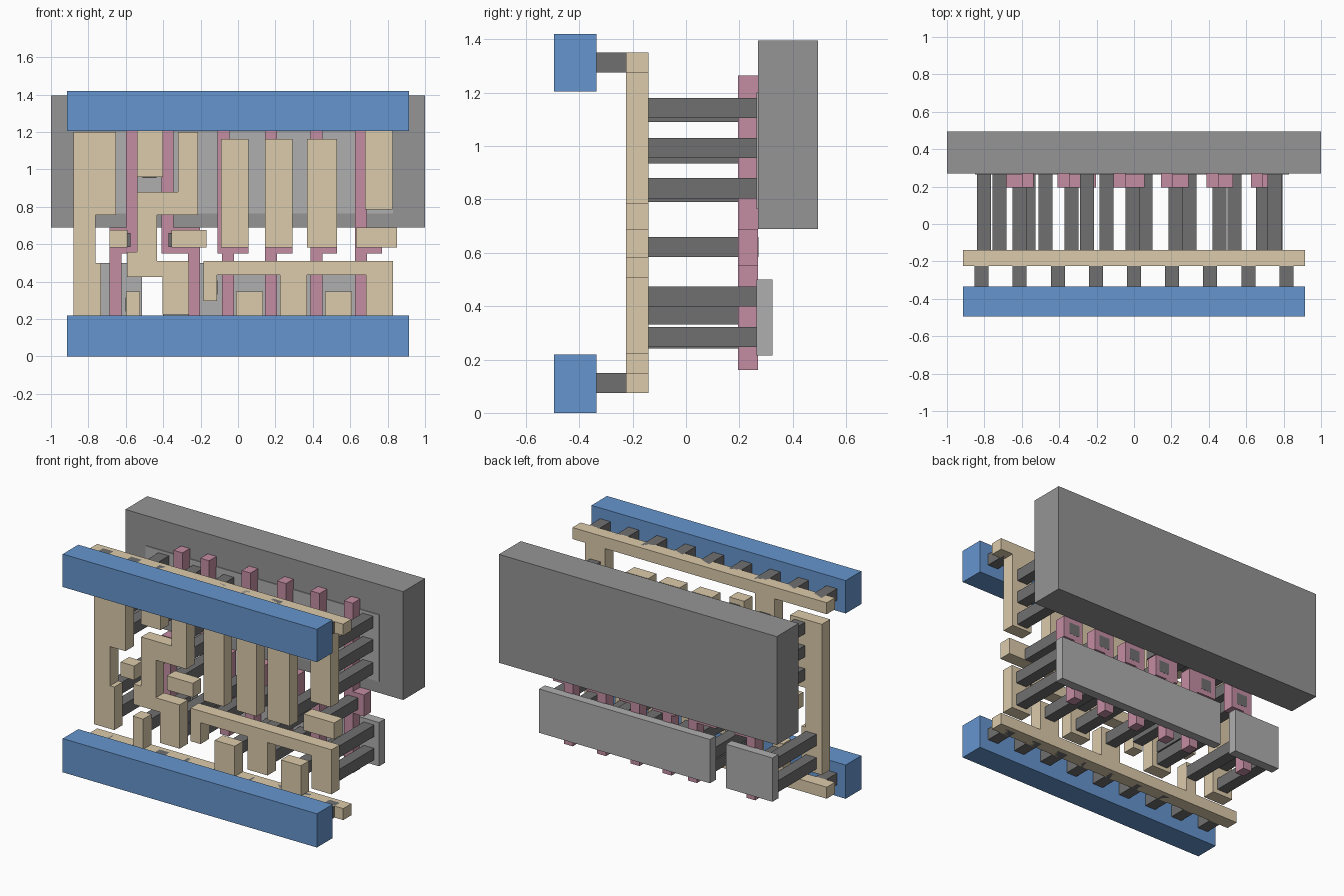
import bpy, bmesh

def material(name, rgb):
    m = bpy.data.materials.new(name)
    m.diffuse_color = (*rgb, 1)
    return m

BLUE = material("blue", (0.13, 0.30, 0.62))
TAN = material("tan", (0.72, 0.60, 0.41))
PINK = material("pink", (0.55, 0.27, 0.36))
DARK = material("dark_grey", (0.16, 0.16, 0.16))
MID = material("mid_grey", (0.30, 0.30, 0.30))
LIGHT = material("light_grey", (0.43, 0.43, 0.43))

def plates(name, outlines, y0, y1, mat):
    """Extrude closed (x, z) outlines from y0 to y1 into one object."""
    bm = bmesh.new()
    for outline in outlines:
        face = bm.faces.new([bm.verts.new((x, y0, z)) for x, z in outline])
        ext = bmesh.ops.extrude_face_region(bm, geom=[face], use_keep_orig=True)
        moved = [g for g in ext["geom"] if isinstance(g, bmesh.types.BMVert)]
        bmesh.ops.translate(bm, verts=moved, vec=(0, y1 - y0, 0))
    bmesh.ops.recalc_face_normals(bm, faces=bm.faces)
    me = bpy.data.meshes.new(name)
    bm.to_mesh(me)
    bm.free()
    me.materials.append(mat)
    ob = bpy.data.objects.new(name, me)
    bpy.context.collection.objects.link(ob)
    return ob

def rect(x0, x1, z0, z1):
    return [(x0, z0), (x1, z0), (x1, z1), (x0, z1)]

def square(x, z, h=0.0375):
    return rect(x - h, x + h, z - h, z + h)

# Back well and thin doped slabs
plates("back_well", [rect(-1, 1, 0.69, 1.395)], 0.27, 0.495, MID)
plates("upper_slab", [rect(-0.85, 0.83, 0.765, 1.2)], 0.265, 0.325, LIGHT)
plates("lower_slab_left", [rect(-0.85, -0.514, 0.215, 0.5)], 0.265, 0.325, LIGHT)
plates("lower_slab_right", [rect(-0.40, 0.83, 0.215, 0.5)], 0.265, 0.325, LIGHT)

# Pink gate strips: upper leg, widened middle pad, lower leg
LEG, Z0, ZA, ZB, Z1 = 0.064, 0.16, 0.55, 0.69, 1.265
gates = [  # upper leg left, lower leg left, pad left, pad right
    (-0.600, -0.687, -0.687, -0.536),
    (-0.408, -0.267, -0.408, -0.203),
    (-0.110, -0.085, -0.110, 0.055),
    (0.145, 0.145, 0.145, 0.292),
    (0.387, 0.387, 0.387, 0.530),
    (0.626, 0.626, 0.626, 0.770),
]
for i, (u, l, p0, p1) in enumerate(gates):
    pts = [(l, Z0), (l + LEG, Z0), (l + LEG, ZA), (p1, ZA), (p1, ZB), (u + LEG, ZB),
           (u + LEG, Z1), (u, Z1), (u, ZB), (p0, ZB), (p0, ZA), (l, ZA)]
    clean = [p for k, p in enumerate(pts) if abs(p[0] - pts[k - 1][0]) + abs(p[1] - pts[k - 1][1]) > 1e-4]
    plates(f"gate_strip_{i + 1}", [clean], 0.195, 0.27, PINK)

# Tan wiring plane
TY = (-0.225, -0.14)
plates("upper_rail_plate", [[
    (-0.915, 1.275), (-0.54, 1.275), (-0.54, 0.96), (-0.40, 0.96), (-0.40, 1.275),
    (0.68, 1.275), (0.68, 0.785), (0.825, 0.785), (0.825, 1.275),
    (0.915, 1.275), (0.915, 1.35), (-0.915, 1.35)]], *TY, TAN)
lower = [(-0.915, 0.075), (0.915, 0.075), (0.915, 0.15)]
for x0, x1 in ((0.466, 0.61), (-0.01, 0.134), (-0.60, -0.525)):
    lower += [(x1, 0.15), (x1, 0.347), (x0, 0.347), (x0, 0.15)]
plates("lower_rail_plate", [lower + [(-0.915, 0.15)]], *TY, TAN)
plates("left_wire", [[
    (-0.88, 0.22), (-0.733, 0.22), (-0.733, 0.5), (-0.763, 0.5), (-0.763, 0.755),
    (-0.652, 0.755), (-0.652, 1.2), (-0.88, 1.2)]], *TY, TAN)
plates("stepped_wire", [[
    (-0.32, 1.2), (-0.214, 1.2), (-0.214, 0.755), (-0.434, 0.755), (-0.434, 0.51),
    (-0.262, 0.51), (-0.262, 0.225), (-0.404, 0.225), (-0.404, 0.425), (-0.594, 0.425),
    (-0.594, 0.557), (-0.54, 0.557), (-0.54, 0.878), (-0.32, 0.878)]], *TY, TAN)
plates("comb_wire", [[
    (-0.185, 0.51), (0.83, 0.51), (0.83, 0.22), (0.685, 0.22), (0.685, 0.434),
    (0.37, 0.434), (0.37, 0.22), (0.225, 0.22), (0.225, 0.434),
    (-0.112, 0.434), (-0.112, 0.295), (-0.185, 0.295)]], *TY, TAN)
plates("input_bars", [
    rect(-0.687, -0.59, 0.583, 0.675), rect(-0.355, -0.168, 0.583, 0.675),
    rect(-0.09, 0.055, 0.583, 1.163), rect(0.145, 0.292, 0.583, 1.163),
    rect(0.37, 0.53, 0.583, 1.163), rect(0.63, 0.85, 0.583, 0.69)], *TY, TAN)

# Long posts from wiring back to slabs and gate pads
columns = {
    -0.803: (0.437, 0.285), -0.72: (1.143, 0.992, 0.842), -0.473: (1.128, 0.992),
    -0.252: (1.128, 0.973, 0.828), -0.335: (0.368, 0.285), -0.147: (0.368,),
    0.297: (0.437, 0.285), 0.757: (0.437, 0.285), -0.563: (0.278,),
    0.062: (0.278,), 0.538: (0.278,), 0.75: (1.143, 0.992, 0.842),
}
plates("slab_posts", [square(x, z) for x, zs in columns.items() for z in zs], -0.14, 0.266, DARK)
plates("gate_posts", [square(x, 0.622) for x in (-0.612, -0.335, -0.008, 0.222, 0.457, 0.69)],
       -0.14, 0.271, DARK)

# Blue front rails with their rows of short posts
for name, z in (("lower", 0.1125), ("upper", 1.3125)):
    plates(f"{name}_front_rail", [rect(-0.915, 0.915, z - 0.107 - (z < 1) * 0.0055, z + 0.107)],
           -0.495, -0.335, BLUE)
    plates(f"{name}_rail_posts", [square(0.2037 * i, z) for i in range(-4, 5)], -0.335, -0.17, DARK)
